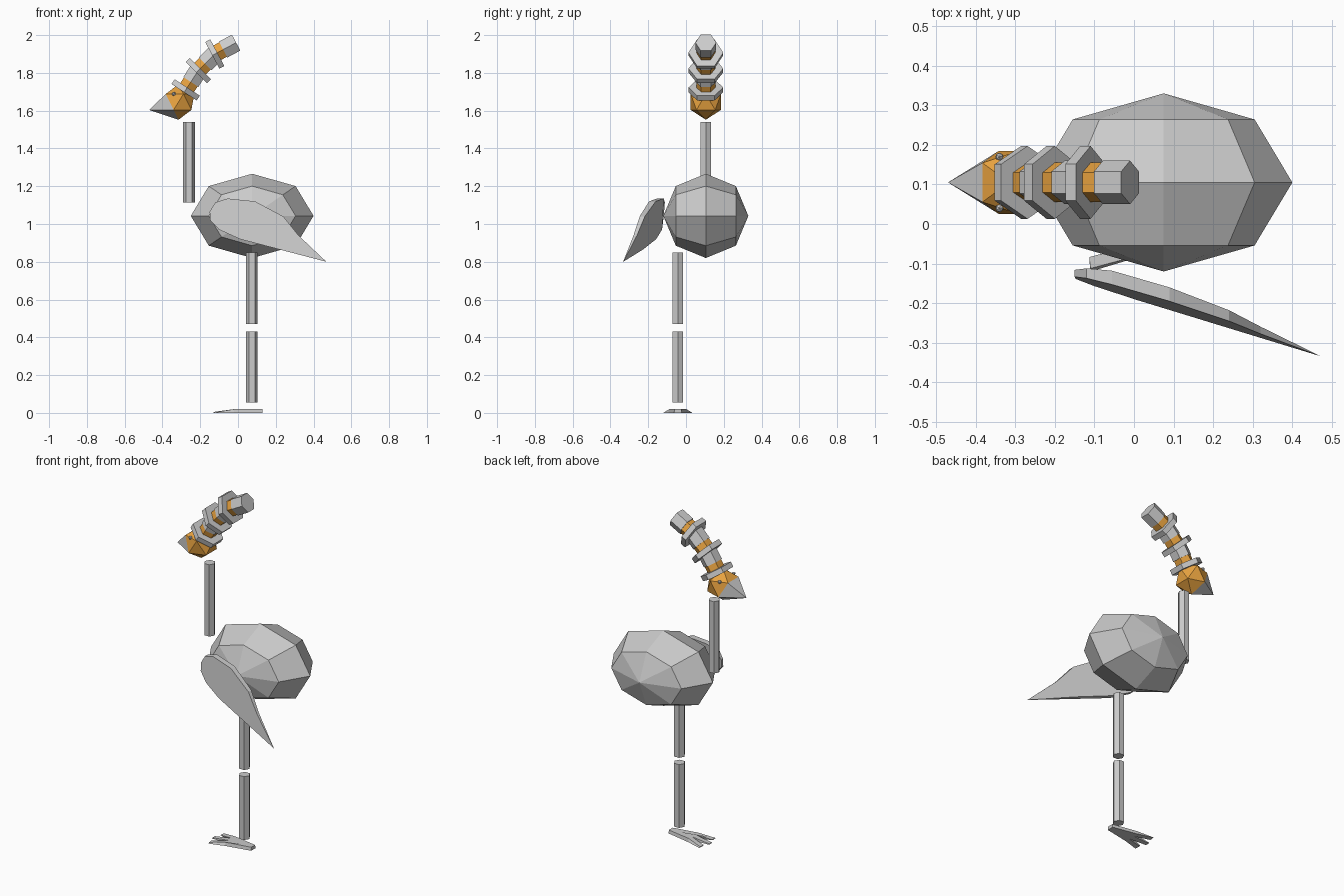
import bpy, bmesh
from math import cos, sin, radians
from mathutils import Vector, Matrix

if "Cube" in bpy.data.objects:
    bpy.data.objects.remove(bpy.data.objects["Cube"])

orange = bpy.data.materials.new("orange")
orange.diffuse_color = (0.8, 0.36, 0.05, 1)
orange.use_nodes = True
orange.node_tree.nodes["Principled BSDF"].inputs["Base Color"].default_value = orange.diffuse_color
CY = 0.105  # centre line of body, neck and head


def finish(name, bm, mat=None):
    bmesh.ops.recalc_face_normals(bm, faces=bm.faces[:])
    me = bpy.data.meshes.new(name)
    bm.to_mesh(me)
    bm.free()
    ob = bpy.data.objects.new(name, me)
    bpy.context.collection.objects.link(ob)
    if mat:
        me.materials.append(mat)
    return ob


def loft(name, a, b, mat=None):
    """Closed solid between two matching outlines."""
    bm = bmesh.new()
    va = [bm.verts.new(p) for p in a]
    vb = [bm.verts.new(p) for p in b]
    bm.faces.new(va)
    bm.faces.new(vb[::-1])
    n = len(va)
    for i in range(n):
        j = (i + 1) % n
        bm.faces.new((va[i], vb[i], vb[j], va[j]))
    return finish(name, bm, mat)


def hex_rod(name, a, b, r, corner, mat=None):
    """Six-sided rod from a to b with a corner pointing along 'corner'."""
    a, b, u = Vector(a), Vector(b), Vector(corner)
    v = (b - a).normalized().cross(u)
    ring = [r * (u * cos(radians(60 * i)) + v * sin(radians(60 * i))) for i in range(6)]
    return loft(name, [a + p for p in ring], [b + p for p in ring], mat)


# Body: low-poly sphere with its poles facing sideways
bm = bmesh.new()
bmesh.ops.create_uvsphere(bm, u_segments=8, v_segments=4, radius=1)
bmesh.ops.transform(bm, verts=bm.verts[:], matrix=Matrix.Translation((0.075, CY, 1.043))
                    @ Matrix.Diagonal((0.325, 0.225, 0.223, 1)) @ Matrix.Rotation(radians(90), 4, 'X'))
finish("body", bm)

# Wing: thin leaf-shaped plate angled away from the body
leaf = [(-0.15, 1.066), (-0.12, 1.114), (-0.055, 1.135), (0.09, 1.12), (0.24, 1.04), (0.32, 0.94),
        (0.468, 0.80), (0.22, 0.865), (0.01, 0.92), (-0.10, 0.97), (-0.147, 1.02)]
front = [Vector((x, -0.17 - 0.28 * x - 0.1 * (1.12 - z), z)) for x, z in leaf]
back = [p + Vector((0, 0.035 * min(1, (0.475 - p.x) / 0.3) * min(1, (p.x + 0.22) / 0.14), 0)) for p in front]
loft("wing", front, back)

# Leg, in two pieces, and neck
for name, x, y, z0, z1 in (("lower_leg", 0.073, -0.043, 0.055, 0.43),
                           ("upper_leg", 0.073, -0.043, 0.47, 0.85),
                           ("neck", -0.259, CY, 1.115, 1.54)):
    hex_rod(name, (x, y, z0), (x, y, z1), 0.0315, (1, 0, 0))

# Foot: three toes with sloping tips
half = [(0.13, 0.02), (-0.02, 0.05), (-0.11, 0.077), (-0.113, 0.045), (-0.02, 0.018), (-0.13, 0.013)]
toes = half + [(x, -y) for x, y in reversed(half)]
loft("foot", [(x, -0.043 + y, 0) for x, y in toes],
     [(x, -0.043 + y * 0.9, 0.005 if x < -0.1 else 0.02) for x, y in toes])

# Head and beak: one icosahedron, the beak being one corner pulled forward
for name, is_beak in (("head", False), ("beak", True)):
    bm = bmesh.new()
    bmesh.ops.create_icosphere(bm, subdivisions=1, radius=0.094,
                               matrix=Matrix.Translation((-0.315, CY, 1.646)))
    tip = min(bm.verts, key=lambda v: v.co.x)
    tip.co.x = -0.47
    drop = [f for f in bm.faces if (tip in f.verts[:]) != is_beak]
    bmesh.ops.delete(bm, geom=drop, context='FACES')
    finish(name, bm, None if is_beak else orange)

# Eyes
for side, s in (("left", 1), ("right", -1)):
    bm = bmesh.new()
    bmesh.ops.create_icosphere(bm, subdivisions=1, radius=0.011,
                               matrix=Matrix.Translation((-0.34, CY + s * 0.065, 1.689)))
    finish("eye_" + side, bm)

# Crest: three bent sections, each a wide collar, an orange band and a grey tube
p = Vector((-0.277, CY, 1.71))
for i, (angle, length) in enumerate(((57, 0.122), (45, 0.124), (28, 0.128)), 1):
    d = Vector((cos(radians(angle)), 0, sin(radians(angle))))
    side = (0, 1, 0)
    hex_rod(f"crest_collar_{i}", p - d * 0.015, p + d * 0.015, 0.092, side)
    hex_rod(f"crest_band_{i}", p, p + d * 0.055, 0.05, side, orange)
    hex_rod(f"crest_tube_{i}", p + d * 0.05, p + d * length, 0.055, side)
    p = p + d * length
